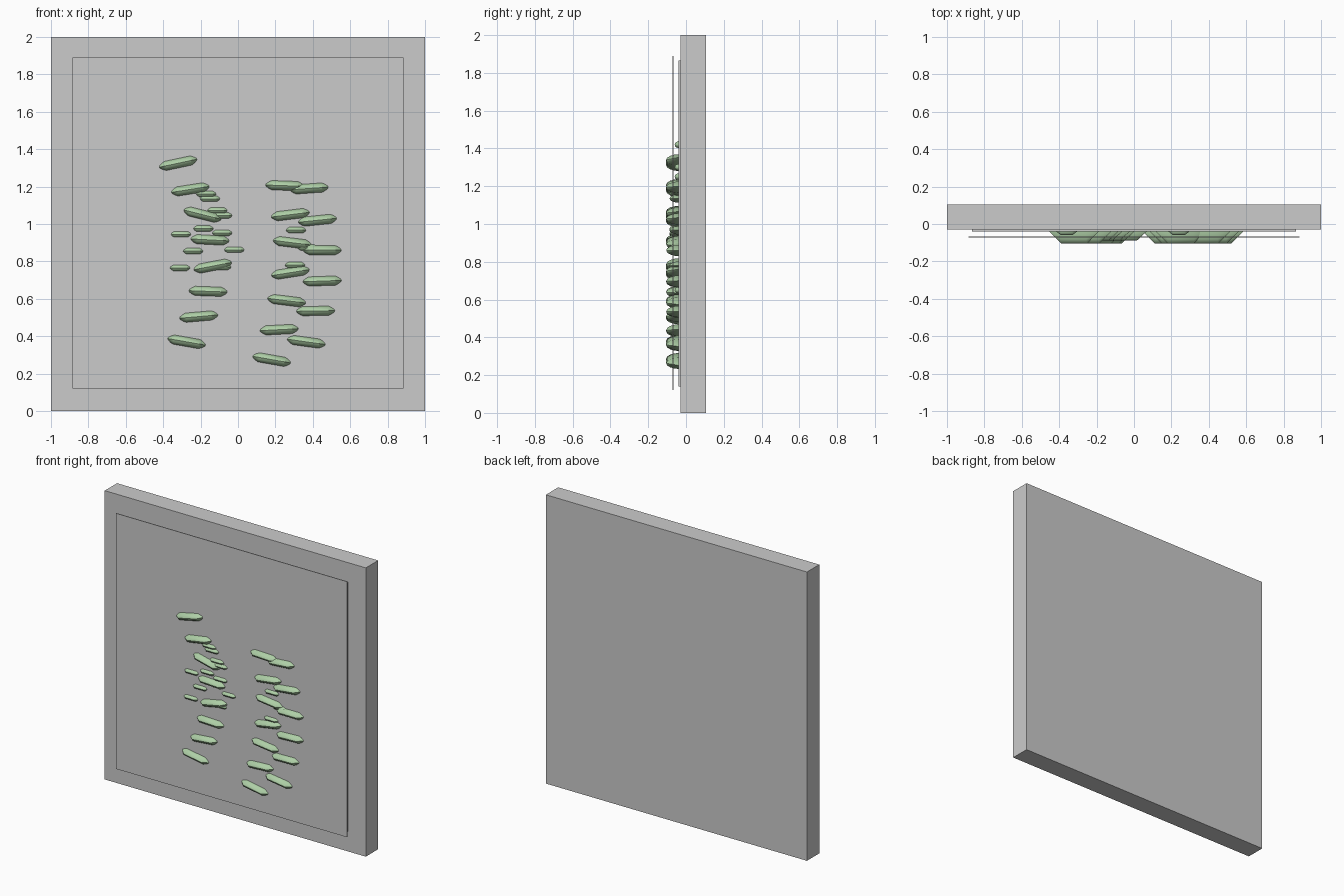
import bpy, bmesh, math

if "Cube" in bpy.data.objects:
    bpy.data.objects.remove(bpy.data.objects["Cube"])

green = bpy.data.materials.new("leaf_green")
green.diffuse_color = (0.42, 0.62, 0.38, 1)
green.use_nodes = True
green.node_tree.nodes["Principled BSDF"].inputs["Base Color"].default_value = green.diffuse_color


def box(name, x, y0, y1, z0, z1):
    bpy.ops.mesh.primitive_cube_add(size=1, location=(0, (y0 + y1) / 2, (z0 + z1) / 2))
    ob = bpy.context.object
    ob.name = name
    ob.scale = (2 * x, y1 - y0, z1 - z0)
    bpy.ops.object.transform_apply(location=False, rotation=False, scale=True)
    return ob


def pod_mesh(name, shoulder, tip, ry, rz, sides=16):
    """Barrel along x with a cone on each end."""
    me = bpy.data.meshes.new(name)
    bm = bmesh.new()
    rings = [[bm.verts.new((x, ry * math.cos(2 * math.pi * i / sides),
                            rz * math.sin(2 * math.pi * i / sides)))
              for i in range(sides)] for x in (-shoulder, shoulder)]
    tips = [bm.verts.new((x, 0, 0)) for x in (-tip, tip)]
    for i in range(sides):
        j = (i + 1) % sides
        bm.faces.new((rings[0][i], rings[0][j], rings[1][j], rings[1][i]))
        bm.faces.new((tips[0], rings[0][j], rings[0][i]))
        bm.faces.new((tips[1], rings[1][i], rings[1][j]))
    bmesh.ops.recalc_face_normals(bm, faces=bm.faces)
    bm.to_mesh(me)
    bm.free()
    me.materials.append(green)
    me.shade_smooth()
    me.set_sharp_from_angle(angle=math.radians(35))
    return me


def place(name, me, spots):
    for x, z, tilt in spots:
        ob = bpy.data.objects.new(name, me)
        ob.location = (x, -0.03, z)
        ob.rotation_euler.y = -math.radians(tilt)
        bpy.context.collection.objects.link(ob)


# Slab, backing panel and thin front sheet
box("slab", 1.0, -0.03, 0.105, 0, 2)
box("backing_panel", 0.865, -0.04, -0.03, 0.14, 1.865)
box("front_sheet", 0.885, -0.072, -0.067, 0.12, 1.89)

# Large leaves in three curved columns (x, z, tilt)
large = pod_mesh("large_leaf", 0.07, 0.145, 0.075, 0.031)
place("large_leaf", large, [
    (-0.32, 1.325, 12), (-0.255, 1.185, 9), (-0.19, 1.05, -14), (-0.15, 0.915, -3),
    (-0.135, 0.775, 11), (-0.16, 0.64, -2), (-0.21, 0.505, 5), (-0.275, 0.37, -10)])
place("large_leaf", large, [
    (0.25, 1.205, -2), (0.28, 1.05, 7), (0.29, 0.9, -7), (0.28, 0.74, 9),
    (0.26, 0.59, -7), (0.22, 0.435, 3), (0.18, 0.275, -10)])
place("large_leaf", large, [
    (0.38, 1.19, 4), (0.425, 1.02, 6), (0.45, 0.86, 0), (0.45, 0.695, 2),
    (0.415, 0.535, 1), (0.365, 0.37, -8)])

# Small leaves breaking through the sheet
small = pod_mesh("small_leaf", 0.036, 0.098, 0.058, 0.023)
place("small_leaf", small, [
    (-0.17, 1.16, 0), (-0.15, 1.135, 0), (-0.11, 1.072, 0), (-0.085, 1.045, 0),
    (-0.185, 0.975, 0), (-0.305, 0.945, 0), (-0.085, 0.952, 0), (-0.24, 0.855, 0),
    (-0.02, 0.862, 0), (-0.31, 0.765, 0), (-0.09, 0.77, 0), (0.31, 0.967, 0),
    (0.37, 0.875, 0), (0.305, 0.78, 0)])

# Tiny leaves that stay behind the sheet
tiny = pod_mesh("tiny_leaf", 0.03, 0.07, 0.03, 0.02)
place("tiny_leaf", tiny, [
    (-0.36, 1.42, 0), (-0.36, 1.25, 0), (0.24, 1.42, 0), (0.24, 1.3, 0),
    (-0.36, 0.62, 0), (0.24, 0.65, 0)])
